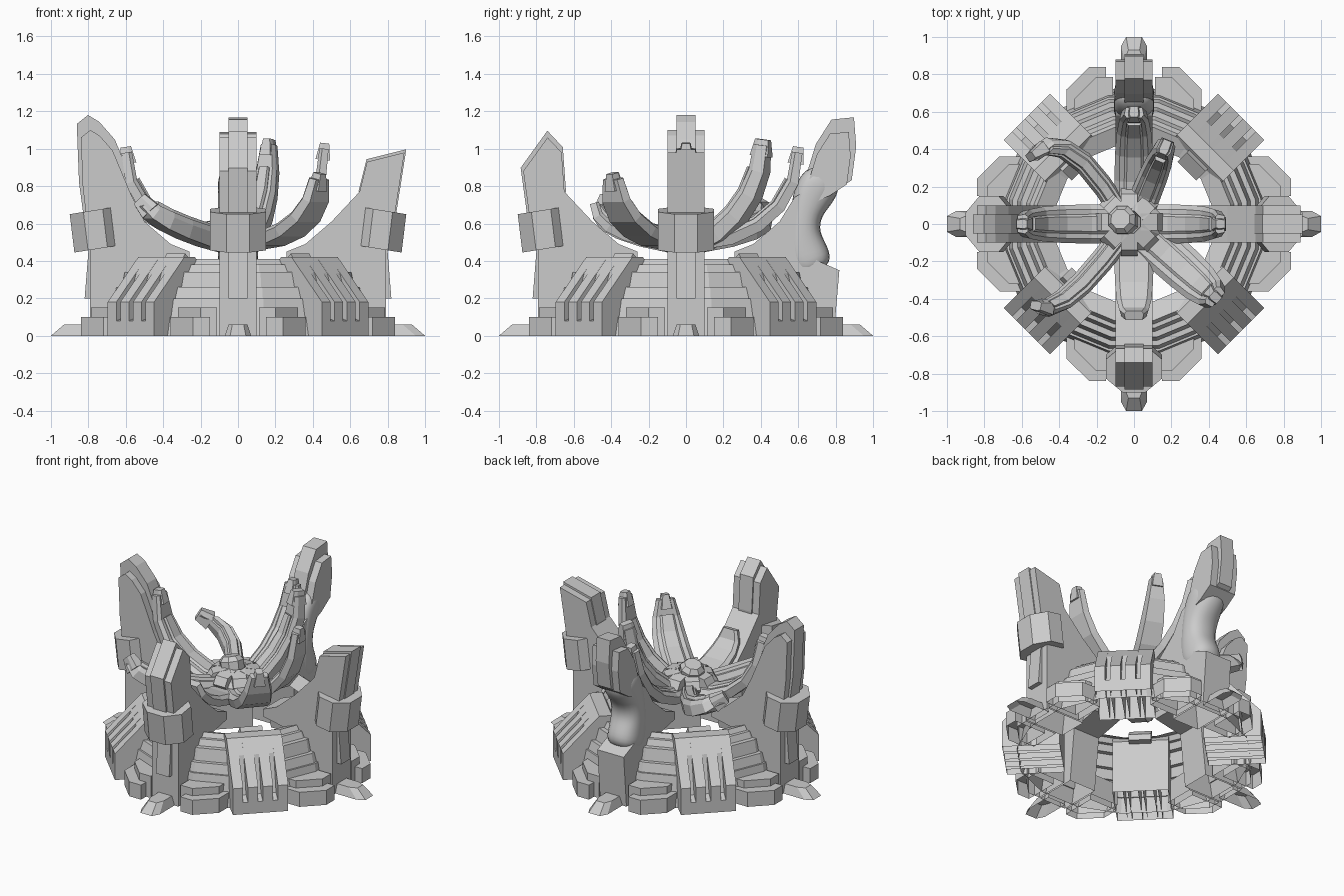
import bpy, bmesh
from math import sin, cos, pi, radians
from mathutils import Vector, Matrix

if "Cube" in bpy.data.objects:
    bpy.data.objects.remove(bpy.data.objects["Cube"])

UP = Vector((0, 0, 1))
RIGHT, BACK, LEFT, FRONT = 0, 90, 180, 270


def loft(name, rings, angle=0, closed=False, smooth=False):
    """Skin equal rings, turn about z by angle. A closed loft is an open shell
    over its section; otherwise the ends are capped. Undersides stay open."""
    n, m = len(rings[0]), len(rings)
    bm = bmesh.new()
    vs = [[bm.verts.new(v) for v in ring] for ring in rings]
    for i in range(m if closed else m - 1):
        a, b = vs[i], vs[(i + 1) % m]
        for j in range(n - 1 if closed else n):
            k = (j + 1) % n
            bm.faces.new((a[j], a[k], b[k], b[j]))
    if not closed:
        bm.faces.new(vs[0])
        bm.faces.new(vs[-1])
    bmesh.ops.recalc_face_normals(bm, faces=bm.faces)
    ground = [f for f in bm.faces if all(v.co.z < 1e-4 for v in f.verts)]
    if not name.startswith("hub"):
        bmesh.ops.delete(bm, geom=ground, context='FACES')
    bmesh.ops.rotate(bm, verts=bm.verts, cent=(0, 0, 0),
                     matrix=Matrix.Rotation(radians(angle), 3, 'Z'))
    for f in bm.faces:
        f.smooth = smooth
    me = bpy.data.meshes.new(name)
    bm.to_mesh(me)
    bm.free()
    ob = bpy.data.objects.new(name, me)
    bpy.context.collection.objects.link(ob)
    return ob


def slab(name, profile, t0, t1, angle=0):
    """Radial (r, z) profile given thickness from t0 to t1."""
    return loft(name, [[(r, t, z) for r, z in profile] for t in (t0, t1)], angle)


def octagon(rx, ry, z, cx=0, slope=0):
    """Eight-sided ring about (cx, 0), optionally sloping along x."""
    k8 = [radians(45 * k + 22.5) for k in range(8)]
    return [(cx + rx * cos(a), ry * sin(a), z - slope * rx * cos(a)) for a in k8]


def sweep(name, pts, widths, thicks, lift=0, smooth=False):
    """Strip with a chamfered section along a rising path."""
    d = pts[-1] - pts[0]
    d.z = 0
    w = UP.cross(d.normalized())
    rings = []
    for i, p in enumerate(pts):
        t = (pts[min(i + 1, len(pts) - 1)] - pts[max(i - 1, 0)]).normalized()
        n = t.cross(w).normalized()
        rings.append([p + w * (u * widths[i] / 2) + n * (v * thicks[i] / 2 + lift) for u, v in
                      ((-.85, -1), (.85, -1), (1, .4), (.75, 1), (-.75, 1), (-1, .4))])
    return loft(name, rings, smooth=smooth)


# stepped ring shell, sixteen-sided and open in the middle
tiers, low = [], 0
for r, z in ((.735, .1), (.71, .2), (.68, .26), (.635, .34), (.585, .38), (.545, .41)):
    tiers += [(r, low), (r - .018, z)]
    low = z
tiers.append((.43, .37))
spin = [radians(22.5 * k + 11.25) for k in range(16)]
loft("stepped_ring", [[(r * cos(a), r * sin(a), z) for r, z in tiers] for a in spin], closed=True)

# chamfered ground pads in two heights, and a toe, at each prong
for ang in (RIGHT, BACK, LEFT, FRONT):
    for s in (1, -1):
        for inset, top in ((0, .1), (.055, .15)):
            pad = [(.6, .15), (.84, .15), (.84, .24), (.72, .36), (.6, .36)]
            loft("ground_pad", [[(r - inset, s * (t - inset * .7), z) for r, t in pad] for z in (0, top)], ang)
    loft("toe", [[(.75, -h, z), (tip - .05, -h, z), (tip, -h * .6, z), (tip, h * .6, z), (tip - .05, h, z),
                  (.75, h, z)] for z, h, tip in ((0, .07, 1), (.06, .05, .93))], ang)

# diagonal ramps: ribs alternating with cut grooves
crest = [(.45, 0), (.45, .36), (.5, .42), (.58, .42)]
rib = crest + [(.81, .18), (.81, 0)]
groove = crest + [(.66, .335), (.74, .1), (.81, .08), (.81, 0)]
for ang in (45, 135, 225, 315):
    t = -.175
    for i in range(7):
        w = .03 if i % 2 else .065
        slab("ramp_groove" if i % 2 else "ramp_rib", groove if i % 2 else rib, t, t + w, ang)
        t += w
    slab("ramp_tongue", [(.4, .34), (.4, .38), (.47, .44), (.53, .34)], -.07, .07, ang)

# prongs: wide body plus a narrow spine grown from the same tip outline
low_in = [(.5, 0), (.46, .36), (.26, .40), (.26, .45), (.36, .49), (.5, .61)]
low_out = [(.79, .45), (.79, 0)]
prongs = {
    LEFT: (1.2, [(.57, .75), (.67, .99), (.74, 1.07), (.79, 1.1), (.84, 1.06), (.83, .8)]),
    FRONT: (1.1, [(.65, .77), (.665, .98), (.74, 1.06), (.87, .88), (.84, .66)]),
    RIGHT: (1.06, [(.65, .77), (.69, .93), (.89, .98), (.84, .66)]),
    BACK: (1.2, [(.66, .7), (.66, .84), (.7, .97), (.77, 1.08), (.87, 1.09), (.88, .96), (.86, .81), (.77, .75)]),
}
for ang, (grow, tip) in prongs.items():
    spine = [(.73 + (r - .73) * grow, .7 + (z - .7) * grow) for r, z in tip]
    if ang == BACK:
        slab("prong_base", low_in + [(.58, .74), (.68, .8), (.6, .55), (.66, .42), (.82, .35), (.79, 0)],
             -.1, .1, ang)
        slab("prong_spine", spine, -.05, .05, ang)
        slab("prong_body", tip, -.1, .1, ang)
        continue
    slab("prong_body", low_in + tip + low_out, -.1, .1, ang)
    slab("prong_spine", spine + [(.8, .45), (.82, .2), (.7, .2)], -.05, .05, ang)
    # leaning collar
    loft("prong_collar", [octagon(.135, .162, z, cx, .16) for cx, z in ((.75, .465), (.775, .67))], ang)

# soft eroded neck of the damaged back prong
us = [i / 5 for i in range(6)]
neck_path = [Vector((0, .63 + .4 * (u - .42) ** 2, .33 + .55 * u)) for u in us]
neck = sweep("eroded_neck", neck_path, [.23] * 6, [.2 + .05 * sin(3 * pi * u) for u in us], smooth=True)
sub = neck.modifiers.new("soften", 'SUBSURF')
sub.levels = sub.render_levels = 2


def petal(name, angle, reach, top, width, thick, curl=1.8, sway=0, torn=False):
    """Inner petal curling up from the hub, with ridge and tip claw."""
    d = Vector((cos(radians(angle)), sin(radians(angle)), 0))
    side = UP.cross(d)
    pts = [d * (.08 + (reach - .08) * sin(u * pi / 2)) + side * (sway * sin(pi * u))
           + UP * (.5 + (top - .5) * u ** curl) for u in us]
    ws = [width * (1 - .5 * u ** 3) for u in us]
    ts = [thick * (1 - .3 * u ** 2) for u in us]
    sweep("petal_" + name, pts, ws, ts)
    if not torn:
        sweep("ridge_" + name, pts[:-1], [w * .5 for w in ws], [t * .5 for t in ts], lift=thick * .4)
        step = (pts[-1] - pts[-2]).normalized() * .03
        sweep("claw_" + name, [pts[-1] - step * 2, pts[-1] + step], [.085, .05], [ts[-1] + .03, ts[-1]])


petal("left", LEFT, .595, .98, .21, .08)
petal("back", BACK, .595, .98, .21, .08)
petal("right", RIGHT, .46, 1.0, .21, .07)
petal("front_torn", FRONT, .49, .71, .21, .07, torn=True)
petal("back_left", 145, .65, .7, .12, .11, 1.2, -.12)
petal("front_left", 221, .67, .71, .13, .11, 1.2, .06)
petal("front_right", 318, .58, .84, .24, .08)
petal("back_right", 68, .44, 1.02, .16, .11, 1.4)

# hub: dish, ring of tilted blocks, off-centre cap
loft("hub_dish", [octagon(r, r, z) for r, z in ((.1, .44), (.17, .48), (.15, .55), (.1, .6))])
for k in range(8):
    block = slab("hub_block", [(.05, .53), (.15, .51), (.18, .56), (.15, .61), (.06, .63)], -.045, .045, 45 * k)
    block.location = (-.025, .01, 0)
cap = loft("hub_cap", [octagon(r, r, z) for r, z in ((.075, -.06), (.08, .02), (.055, .05))])
cap.location = (-.06, .02, .635)
cap.rotation_euler = (radians(-8), radians(-15), 0)
